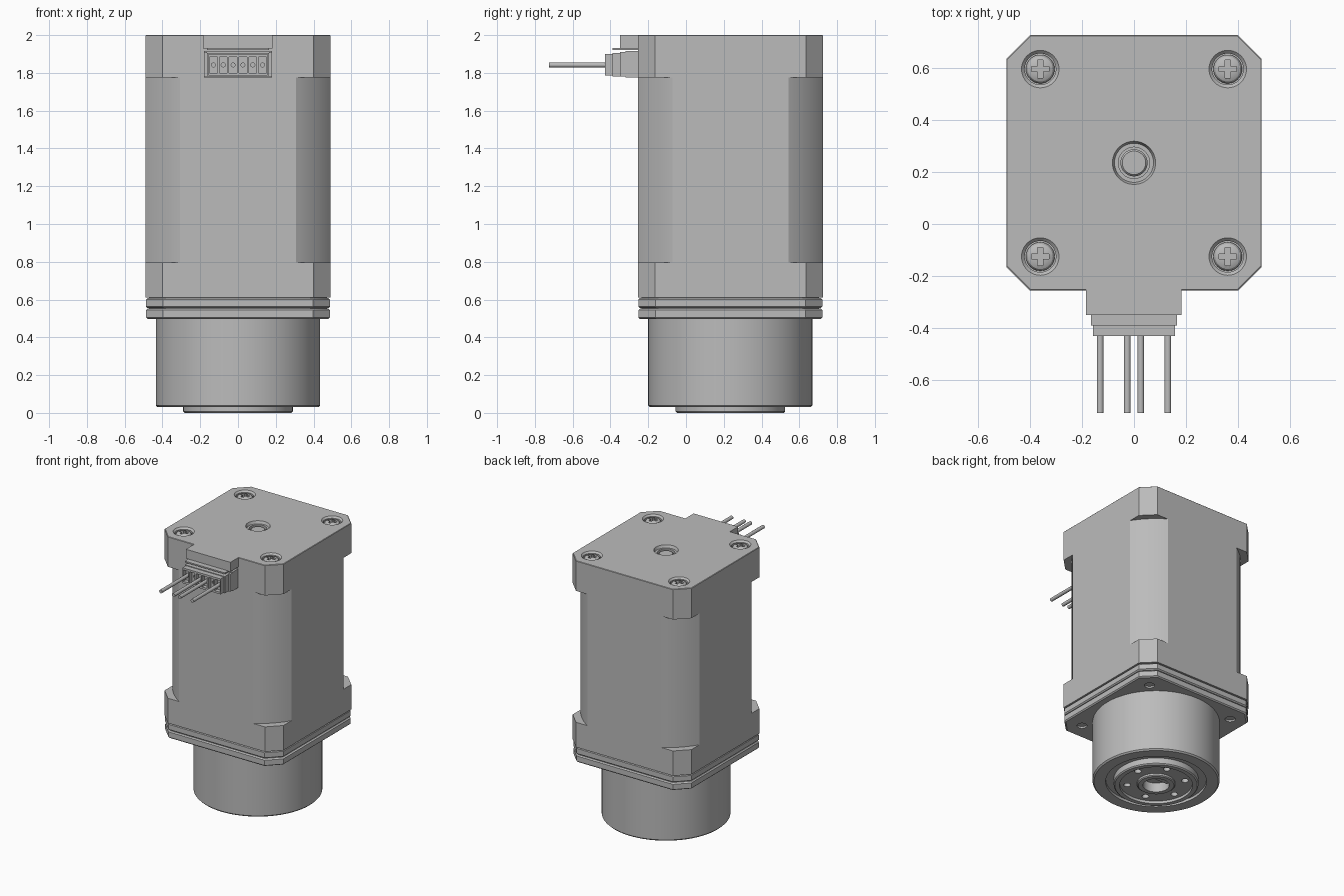
import bpy, bmesh, math
from mathutils import Matrix, Vector

if "Cube" in bpy.data.objects:
    bpy.data.objects.remove(bpy.data.objects["Cube"])

CY = 0.235      # motor axis
HOLE = 0.36     # screw offset from axis
grey = bpy.data.materials.new("neutral_grey")
grey.use_nodes = True
GREY = (0.5, 0.5, 0.5, 1)
grey.diffuse_color = GREY
grey.node_tree.nodes["Principled BSDF"].inputs["Base Color"].default_value = GREY


def finish(bm, name, smooth=True):
    bmesh.ops.remove_doubles(bm, verts=bm.verts, dist=1e-5)
    bmesh.ops.recalc_face_normals(bm, faces=bm.faces)
    mesh = bpy.data.meshes.new(name)
    bm.to_mesh(mesh)
    bm.free()
    mesh.materials.append(grey)
    ob = bpy.data.objects.new(name, mesh)
    bpy.context.collection.objects.link(ob)
    if smooth:
        shade(ob)
    return ob


def shade(ob):
    bpy.ops.object.select_all(action="DESELECT")
    ob.select_set(True)
    bpy.context.view_layer.objects.active = ob
    bpy.ops.object.shade_smooth_by_angle(angle=math.radians(30))


def loft(name, rings):
    """Closed solid through rings of equal length, each (z, outline)."""
    bm = bmesh.new()
    loops = [[bm.verts.new((x, y + CY, z)) for x, y in pts] for z, pts in rings]
    for a, b in zip(loops, loops[1:]):
        for i in range(len(a)):
            j = (i + 1) % len(a)
            bm.faces.new((a[i], a[j], b[j], b[i]))
    bm.faces.new(loops[0])
    bm.faces.new(loops[-1])
    return finish(bm, name)


def octagon(h, c):
    k = h - c
    return [(h, -k), (h, k), (k, h), (-k, h), (-h, k), (-h, -k), (-k, -h), (k, -h)]


def arc_square(h, r, steps=10):
    """Square whose corners are rounded off by a large circle."""
    a0 = math.acos(h / r)
    pts = []
    for q in range(4):
        for i in range(steps + 1):
            a = q * math.pi / 2 + a0 + (math.pi / 2 - 2 * a0) * i / steps
            pts.append((r * math.cos(a), r * math.sin(a)))
    return pts


def lathe(name, profile, x=0, y=CY, z=0, steps=64):
    bm = bmesh.new()
    vs = [bm.verts.new((r, 0, h)) for r, h in profile]
    es = [bm.edges.new(p) for p in zip(vs, vs[1:])]
    bmesh.ops.spin(bm, geom=vs + es, cent=(0, 0, 0), axis=(0, 0, 1),
                   angle=math.tau, steps=steps, use_merge=False)
    bmesh.ops.translate(bm, verts=bm.verts, vec=(x, y, z))
    return finish(bm, name)


def box(name, x0, x1, y0, y1, z0, z1):
    bm = bmesh.new()
    size = Matrix.Diagonal((x1 - x0, y1 - y0, z1 - z0, 1))
    mid = Matrix.Translation(((x0 + x1) / 2, (y0 + y1) / 2, (z0 + z1) / 2))
    bmesh.ops.create_cube(bm, size=1, matrix=mid @ size)
    return finish(bm, name, False)


def rod(name, x, z, y0, y1, r, steps=16):
    bm = bmesh.new()
    m = Matrix.Translation((x, (y0 + y1) / 2, z)) @ Matrix.Rotation(math.pi / 2, 4, "X")
    bmesh.ops.create_cone(bm, cap_ends=True, segments=steps, radius1=r, radius2=r,
                          depth=abs(y1 - y0), matrix=m)
    return finish(bm, name)


def cut(ob, cutters):
    """Subtract the cutters, then discard them."""
    for c in cutters:
        c.hide_render = True
        mod = ob.modifiers.new("cut", "BOOLEAN")
        mod.object = c
        mod.operation = "DIFFERENCE"
        mod.solver = "EXACT"
        bpy.context.view_layer.objects.active = ob
        bpy.ops.object.modifier_apply(modifier=mod.name)
        bpy.data.objects.remove(c)
    shade(ob)


corners = [(sx * HOLE, CY + sy * HOLE) for sx in (-1, 1) for sy in (-1, 1)]

# Motor body: rear cap, rounded laminated core, front cap
H, C = 0.49, 0.09
rear_cap = loft("rear_cap", [(1.775, octagon(H, C)), (1.997, octagon(H, C)),
                             (2.0, octagon(H - 0.003, C))])
loft("laminated_core", [(0.795, arc_square(H, 0.578)), (1.775, arc_square(H, 0.578))])
loft("front_cap", [(0.61, octagon(H, C)), (0.795, octagon(H, C))])

# Counterbores and central bore in the rear cap
bores = [lathe("bore", [(0, -.045), (.06, -.045), (.06, -.012), (.072, 0), (.072, .02), (0, .02)],
               x, y, 2.0, 40) for x, y in corners]
bores.append(lathe("bore", [(0, -.06), (.06, -.06), (.06, -.02), (.075, -.02),
                            (.083, 0), (.083, .02), (0, .02)], z=2.0))
cut(rear_cap, bores)
lathe("rear_shaft_end", [(0, 1.93), (.052, 1.93), (.052, 1.967), (.045, 1.975), (0, 1.975)])

# Cross-head screws sharing one mesh
screw = lathe("screw_1", [(0, -.05), (.055, -.05), (.055, -.022), (.048, -.01),
                          (.034, -.003), (0, 0)], 0, 0, 0, 40)
cut(screw, [box("slot", -.034, .034, -.01, .01, -.025, .02),
            box("slot", -.01, .01, -.034, .034, -.025, .02)])
for i, (x, y) in enumerate(corners):
    ob = screw if i == 0 else screw.copy()
    if i:
        ob.name = f"screw_{i + 1}"
        bpy.context.collection.objects.link(ob)
    ob.location = (x, y, 1.998)

# Adapter plates with bevelled rims and narrow gaps between
loft("plate_gap_core", [(0.51, octagon(0.47, C)), (0.62, octagon(0.47, C))])


def plate(name, z0, z1, b=0.008):
    h = 0.487
    return loft(name, [(z0, octagon(h - b, C)), (z0 + b, octagon(h, C)),
                       (z1 - b, octagon(h, C)), (z1, octagon(h - b, C))])


plate("upper_plate", 0.555, 0.608)
mount = plate("mounting_plate", 0.497, 0.552)
cut(mount, [lathe("hole", [(0, .45), (.035, .45), (.035, .535), (0, .535)], x, y, 0, 32)
            for x, y in corners])

# Gearbox with grooved face, raised ring and output hub
gearbox = lathe("gearbox", [
    (0, .5), (.435, .5), (.435, .04), (.425, .03), (.345, .03), (.345, .05), (.29, .05),
    (.29, .008), (.282, 0), (.25, 0), (.25, .02), (.13, .02), (.13, .006), (.122, 0),
    (.09, 0), (.09, .07), (0, .07)], steps=96)
cut(gearbox, [lathe("hole", [(0, -.02), (.024, -.02), (.024, .06), (0, .06)],
                    .2 * math.cos(a), CY + .2 * math.sin(a), 0, 24)
              for a in (math.tau * i / 6 + .2 for i in range(6))])
box("bore_flat", -.06, .06, CY + .045, CY + .08, .012, .08)

# Connector roof and socket
box("connector_roof", -.185, .182, -.35, -.25, 1.93, 2.0)
box("connector_board", -.165, .165, -.39, -.25, 1.922, 1.932)
box("socket_base", -.18, .18, -.32, -.25, 1.775, 1.915)
for s in (-1, 1):
    box("socket_latch", s * .172 - .008, s * .172 + .008, -.35, -.31, 1.78, 1.91)

# Plug with six open chambers
plug = box("plug", -.165, .165, -.39, -.31, 1.78, 1.905)
flange = box("plug_flange", -.157, .157, -.43, -.385, 1.785, 1.9)
slots = [-.13 + .052 * i for i in range(6)]
cut(flange, [box("chamber", x - .021, x + .021, -.45, -.4, 1.8, 1.885) for x in slots])
cut(flange, [rod("contact_hole", x, 1.842, -.41, -.37, .011) for x in slots])

# Wires
for i in (0, 2, 3, 5):
    rod(f"wire_{i + 1}", slots[i], 1.842, -.725, -.38, .013)
